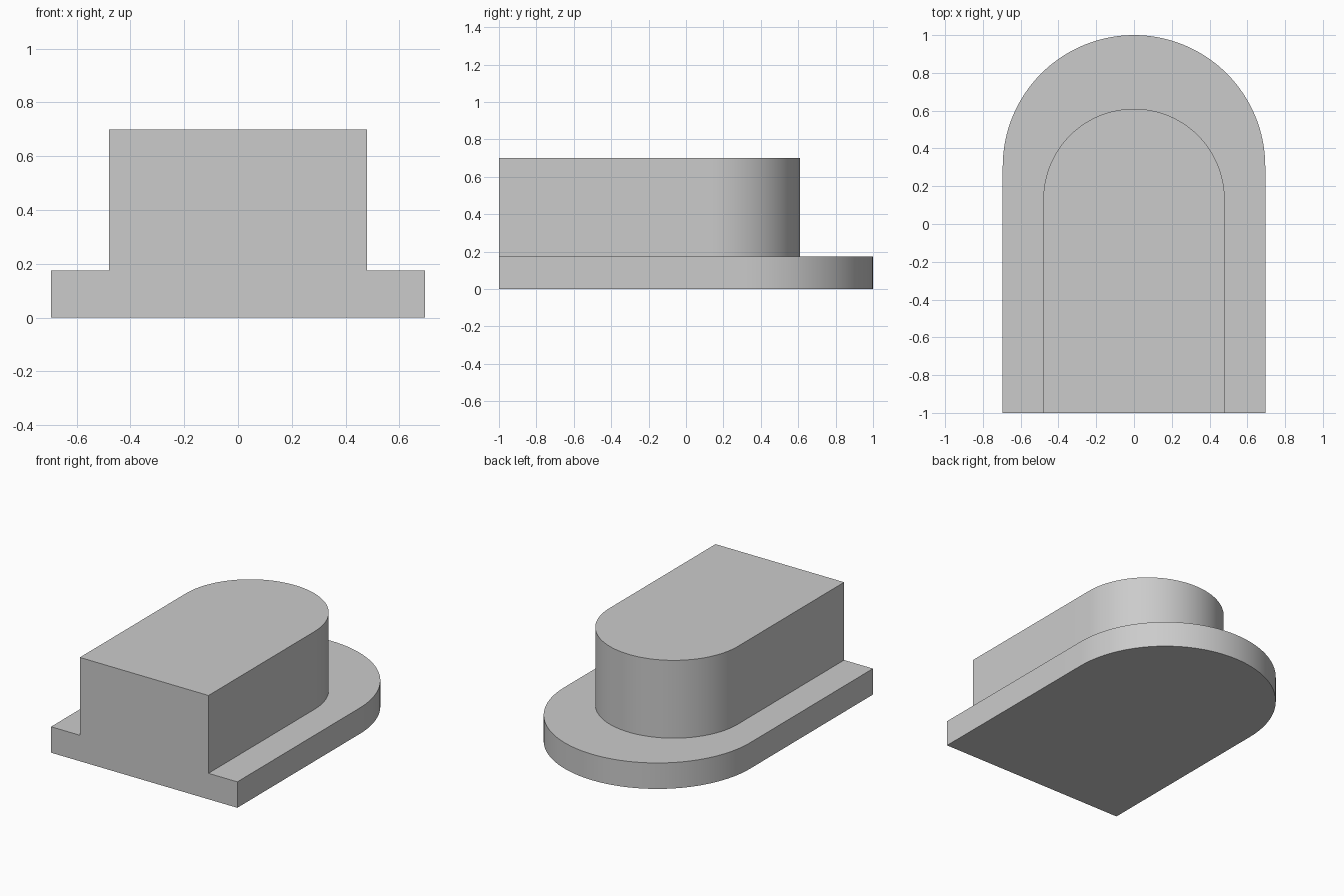
import bpy
import bmesh
from math import cos, sin, pi, radians

cube = bpy.data.objects.get("Cube")
if cube:
    bpy.data.objects.remove(cube, do_unlink=True)

FRONT = -1.0
ARC_STEPS = 64

grey = bpy.data.materials.new("plain grey")
grey.use_nodes = True
colour = (0.6, 0.6, 0.6, 1)
grey.diffuse_color = colour
grey.node_tree.nodes["Principled BSDF"].inputs["Base Color"].default_value = colour

bm = bmesh.new()


def arch(radius, back, z):
    """Open outline: right front corner, round the back, left front corner."""
    points = [(radius, FRONT)]
    for i in range(ARC_STEPS + 1):
        a = pi * i / ARC_STEPS
        points.append((radius * cos(a), back - radius + radius * sin(a)))
    points.append((-radius, FRONT))
    return [bm.verts.new((x, y, z)) for x, y in points]


# Outlines from the bottom of the flange to the top of the raised block
outlines = [
    arch(0.695, 1.0, 0),
    arch(0.695, 1.0, 0.175),
    arch(0.48, 0.61, 0.175),
    arch(0.48, 0.61, 0.70),
]

# Flange wall, flange ledge and block wall
for low, high in zip(outlines, outlines[1:]):
    for i in range(len(low) - 1):
        bm.faces.new((low[i], low[i + 1], high[i + 1], high[i]))

# Underside, top and the flat stepped front
bm.faces.new(outlines[0])
bm.faces.new(outlines[-1])
bm.faces.new([o[0] for o in outlines] + [o[-1] for o in reversed(outlines)])
bmesh.ops.recalc_face_normals(bm, faces=bm.faces)

mesh = bpy.data.meshes.new("flanged_block")
bm.to_mesh(mesh)
bm.free()
mesh.materials.append(grey)
block = bpy.data.objects.new("flanged_block", mesh)
bpy.context.collection.objects.link(block)

# Smooth round walls with sharp rims
bpy.context.view_layer.objects.active = block
block.select_set(True)
bpy.ops.object.shade_smooth_by_angle(angle=radians(30))
